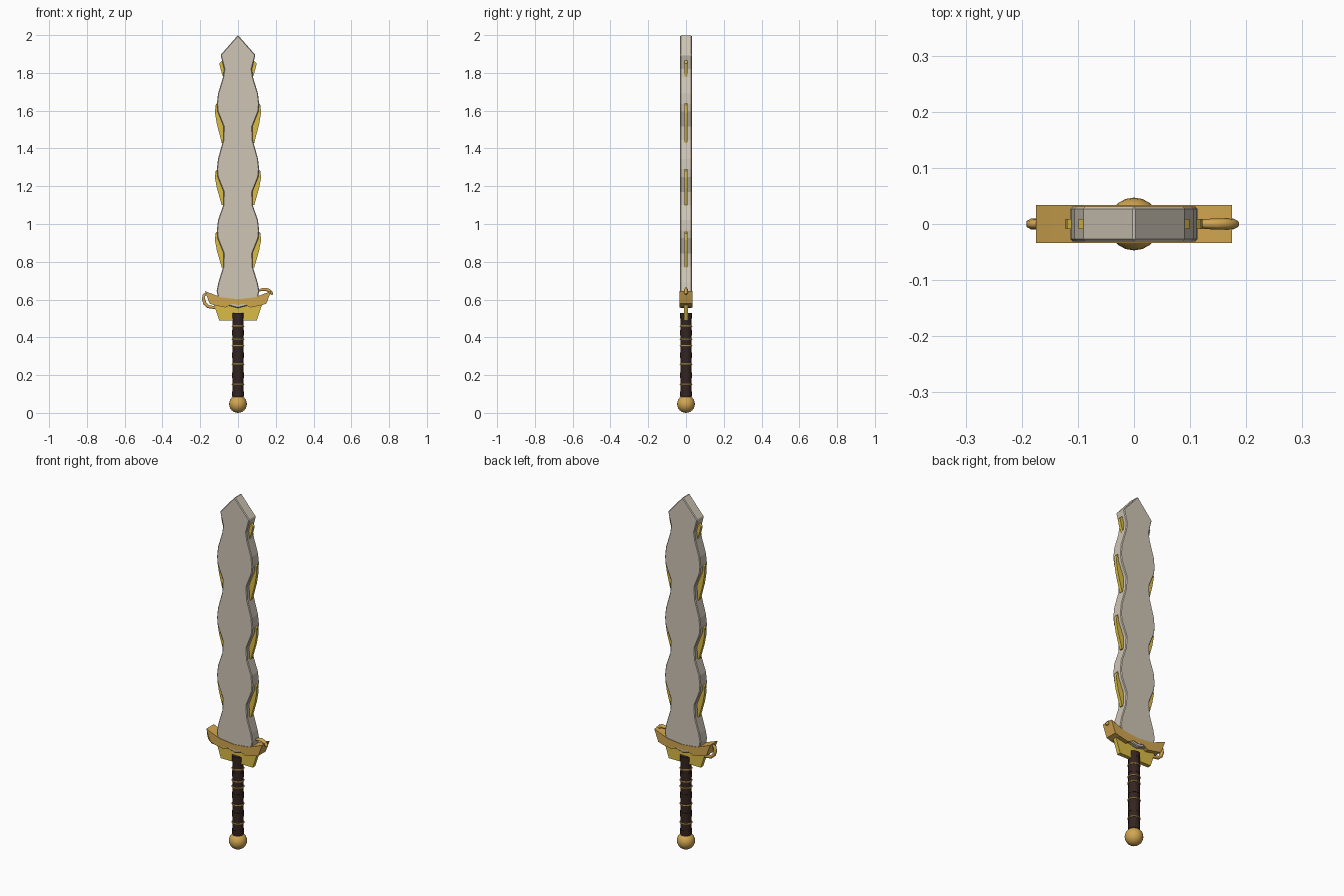
import bpy, bmesh, math

if "Cube" in bpy.data.objects:
    bpy.data.objects.remove(bpy.data.objects["Cube"])


def material(name, rgb):
    m = bpy.data.materials.new(name)
    m.diffuse_color = (*rgb, 1)
    m.use_nodes = True
    m.node_tree.nodes["Principled BSDF"].inputs["Base Color"].default_value = m.diffuse_color
    return m


STEEL = material("pale_steel", (0.62, 0.56, 0.46))
GOLD = material("gold", (0.64, 0.38, 0.08))
YELLOW = material("bright_gold", (0.70, 0.50, 0.06))
LEATHER = material("dark_leather", (0.035, 0.018, 0.014))


def slab(name, outline, half, mat, bevel=0.0):
    """Extrude an x-z outline through y from -half to +half."""
    bm = bmesh.new()
    f = bm.faces.new([bm.verts.new((x, -half, z)) for x, z in outline])
    ret = bmesh.ops.extrude_face_region(bm, geom=[f])
    top = [v for v in ret["geom"] if isinstance(v, bmesh.types.BMVert)]
    bmesh.ops.translate(bm, verts=top, vec=(0, 2 * half, 0))
    bmesh.ops.recalc_face_normals(bm, faces=bm.faces)
    me = bpy.data.meshes.new(name)
    bm.to_mesh(me)
    bm.free()
    ob = bpy.data.objects.new(name, me)
    bpy.context.collection.objects.link(ob)
    me.materials.append(mat)
    if bevel:
        b = ob.modifiers.new("bevel", 'BEVEL')
        b.width, b.segments = bevel, 1
        b.limit_method, b.angle_limit = 'ANGLE', math.radians(50)
    return ob


def mirrored(half):
    """Close a right-hand outline by reflecting it across x = 0."""
    return half + [(-x, z) for x, z in reversed(half) if abs(x) > 1e-6]


def finish(name, mat):
    ob = bpy.context.object
    ob.name = name
    ob.data.materials.append(mat)
    bpy.ops.object.shade_smooth_by_angle(angle=math.radians(40))
    return ob


# Wavy blade
edge = [(0, 2.0), (0.092, 1.895), (0.073, 1.82), (0.08, 1.775)]
for wide in (1.655, 1.31, 0.985):
    edge += [(0.106, wide + 0.035), (0.112, wide - 0.02),
             (0.108, wide - 0.06), (0.076, wide - 0.14), (0.078, wide - 0.21)]
edge += [(0.104, 0.69), (0.113, 0.645), (0.105, 0.61), (0.06, 0.57), (0, 0.555)]
slab("blade", mirrored(edge), 0.031, STEEL, 0.004)

# Gold inlays standing out of the hollows of the blade edge
for i, (top, bottom) in enumerate(((1.65, 1.43), (1.30, 1.10), (0.97, 0.77))):
    h = top - bottom
    half = [(0.10, top), (0.119, top - 0.02), (0.122, top - 0.28 * h),
            (0.112, top - 0.55 * h), (0.086, bottom), (0.06, bottom), (0.06, top)]
    for side, s in (("right", 1), ("left", -1)):
        slab(f"edge_inlay_{side}_{i}", [(s * x, z) for x, z in half], 0.009, YELLOW)
for side, s in (("right", 1), ("left", -1)):
    slab(f"tip_inlay_{side}", [(s * x, z) for x, z in (
        (0.06, 1.86), (0.085, 1.865), (0.099, 1.85), (0.092, 1.82),
        (0.08, 1.78), (0.06, 1.78))], 0.009, YELLOW)

# Winged crossguard and the thin plate beneath it
slab("crossguard", mirrored([
    (0, 0.602), (0.09, 0.612), (0.15, 0.635), (0.175, 0.645), (0.15, 0.578),
    (0.125, 0.57), (0.065, 0.558), (0.03, 0.578), (0, 0.57)]), 0.034, GOLD)
slab("guard_plate", mirrored([
    (0, 0.585), (0.04, 0.57), (0.128, 0.575), (0.10, 0.49), (0, 0.49)]), 0.011, YELLOW)


# Curled quillon hooks with tapering ends
def hook(name, points):
    cu = bpy.data.curves.new(name, 'CURVE')
    cu.dimensions = '3D'
    cu.bevel_depth, cu.bevel_resolution = 0.010, 1
    cu.use_fill_caps = True
    sp = cu.splines.new('POLY')
    sp.points.add(len(points) - 1)
    for p, (x, z, r) in zip(sp.points, points):
        p.co, p.radius = (x, 0, z, 1), r
    ob = bpy.data.objects.new(name, cu)
    bpy.context.collection.objects.link(ob)
    cu.materials.append(GOLD)


hook("hook_right", [(0.112, 0.648, 0.6), (0.128, 0.653, 0.9), (0.148, 0.654, 1),
                    (0.166, 0.647, 1), (0.176, 0.635, 1), (0.184, 0.628, 0.6)])
hook("hook_left", [(-0.166, 0.634, 0.5), (-0.180, 0.624, 0.9), (-0.183, 0.602, 1),
                   (-0.175, 0.578, 1), (-0.158, 0.563, 1), (-0.12, 0.556, 0.8)])

# Grip with wrapped bands
bpy.ops.mesh.primitive_cylinder_add(vertices=16, radius=0.029, depth=0.447,
                                    location=(0, 0, 0.3065))
finish("grip", LEATHER)
for i, z in enumerate((0.10, 0.20, 0.305, 0.425, 0.515)):
    bpy.ops.mesh.primitive_cylinder_add(vertices=16, radius=0.031, depth=0.028,
                                        location=(0, 0, z))
    finish(f"grip_wrap_{i}", LEATHER)
for i, z in enumerate((0.152, 0.257, 0.355, 0.39, 0.458)):
    bpy.ops.mesh.primitive_torus_add(major_segments=16, minor_segments=6,
                                     major_radius=0.030, minor_radius=0.004,
                                     location=(0, 0, z))
    finish(f"grip_ring_{i}", GOLD)

# Round pommel
bpy.ops.mesh.primitive_uv_sphere_add(segments=20, ring_count=12, radius=0.047,
                                     location=(0, 0, 0.047))
finish("pommel", GOLD)
